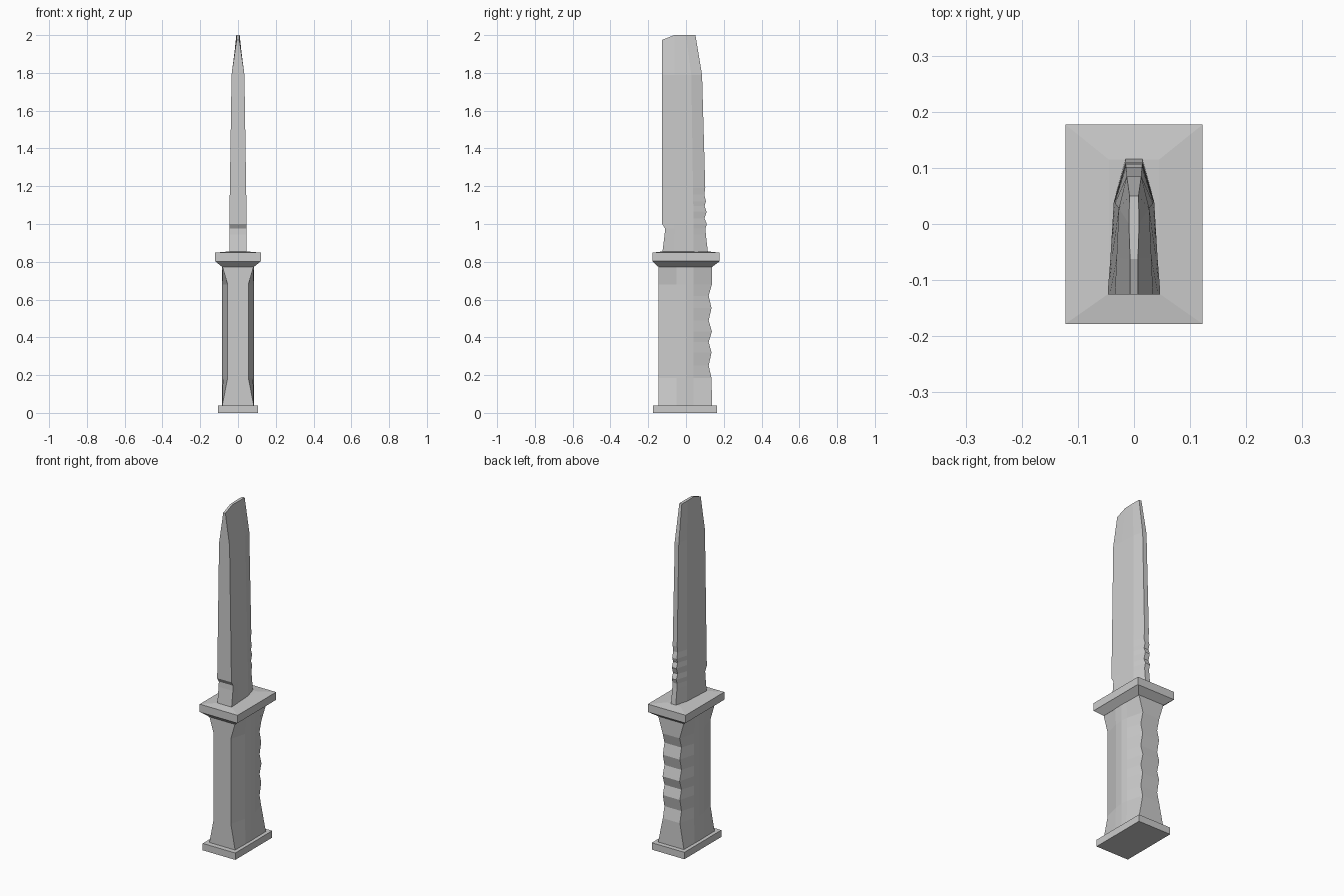
import bpy, bmesh

if "Cube" in bpy.data.objects:
    bpy.data.objects.remove(bpy.data.objects["Cube"])


def loft(name, rows):
    """Skin mirrored sections; each row lists (half width, y, z) from front to back."""
    bm = bmesh.new()
    rings = [[(bm.verts.new((w, y, z)), bm.verts.new((-w, y, z))) for w, y, z in row]
             for row in rows]
    n = len(rows[0])
    for a, b in zip(rings, rings[1:]):
        bm.faces.new((a[0][1], a[0][0], b[0][0], b[0][1]))
        bm.faces.new((a[-1][0], a[-1][1], b[-1][1], b[-1][0]))
        for i in range(n - 1):
            for s in (0, 1):
                bm.faces.new((a[i][s], a[i + 1][s], b[i + 1][s], b[i][s]))
    for r in (rings[0], rings[-1]):
        for i in range(n - 1):
            bm.faces.new((r[i][0], r[i + 1][0], r[i + 1][1], r[i][1]))
    bmesh.ops.recalc_face_normals(bm, faces=bm.faces)
    me = bpy.data.meshes.new(name)
    bm.to_mesh(me)
    bm.free()
    ob = bpy.data.objects.new(name, me)
    bpy.context.collection.objects.link(ob)
    return ob


def rect(w, y0, y1, z):
    return [(w, y0, z), (w, y1, z)]


# Pommel plate
loft("pommel", [rect(.105, -.175, .165, 0), rect(.105, -.175, .165, .04)])

# Guard: flared underside, slab, slightly raised top
loft("guard", [rect(.083, -.145, .137, .772), rect(.12, -.178, .177, .802),
               rect(.122, -.178, .177, .803), rect(.122, -.178, .177, .848),
               rect(.045, -.124, .115, .855)])

# Handle: bevelled grip flaring at both ends, finger grooves along the back
grip = (.055, .08, .085, .08, .055)
flare = (.083, .084, .085, .084, .083)
profile = [(.04, .138), (.185, .135), (.25, .12), (.32, .135), (.375, .12), (.43, .137),
           (.49, .12), (.555, .135), (.62, .12), (.68, .137), (.775, .138)]
rows = []
for z, yb in profile:
    widths = flare if z in (.04, .775) else grip
    rows.append([(w, y, z) for w, y in zip(widths, (-.145, -.05, 0, .04, yb))])
loft("handle", rows)

# Blade: notched front edge, small saw teeth on the back, chiselled tip
outline = [(.85, -.125, .116), (.945, -.113, .105), (.975, -.111, .103), (1.0, -.126, .11),
           (1.03, -.126, .098), (1.065, -.126, .109), (1.095, -.126, .098),
           (1.12, -.126, .106), (1.155, -.126, .097), (1.19, -.126, .102),
           (1.79, -.126, .085)]
rows = []
for z, yf, yb in outline:
    t = max(0, (z - 1) / .79)
    widths = (.046 - .012 * t, .042 - .011 * t, .036 - .009 * t, .015 - .002 * t)
    rows.append([(w, y, z) for w, y in zip(widths, (yf, -.06, .04 - .012 * t, yb))])
rows.append([(.007, -.126, 1.975), (.007, -.062, 2), (.009, .0, 2), (.008, .05, 2)])
loft("blade", rows)
